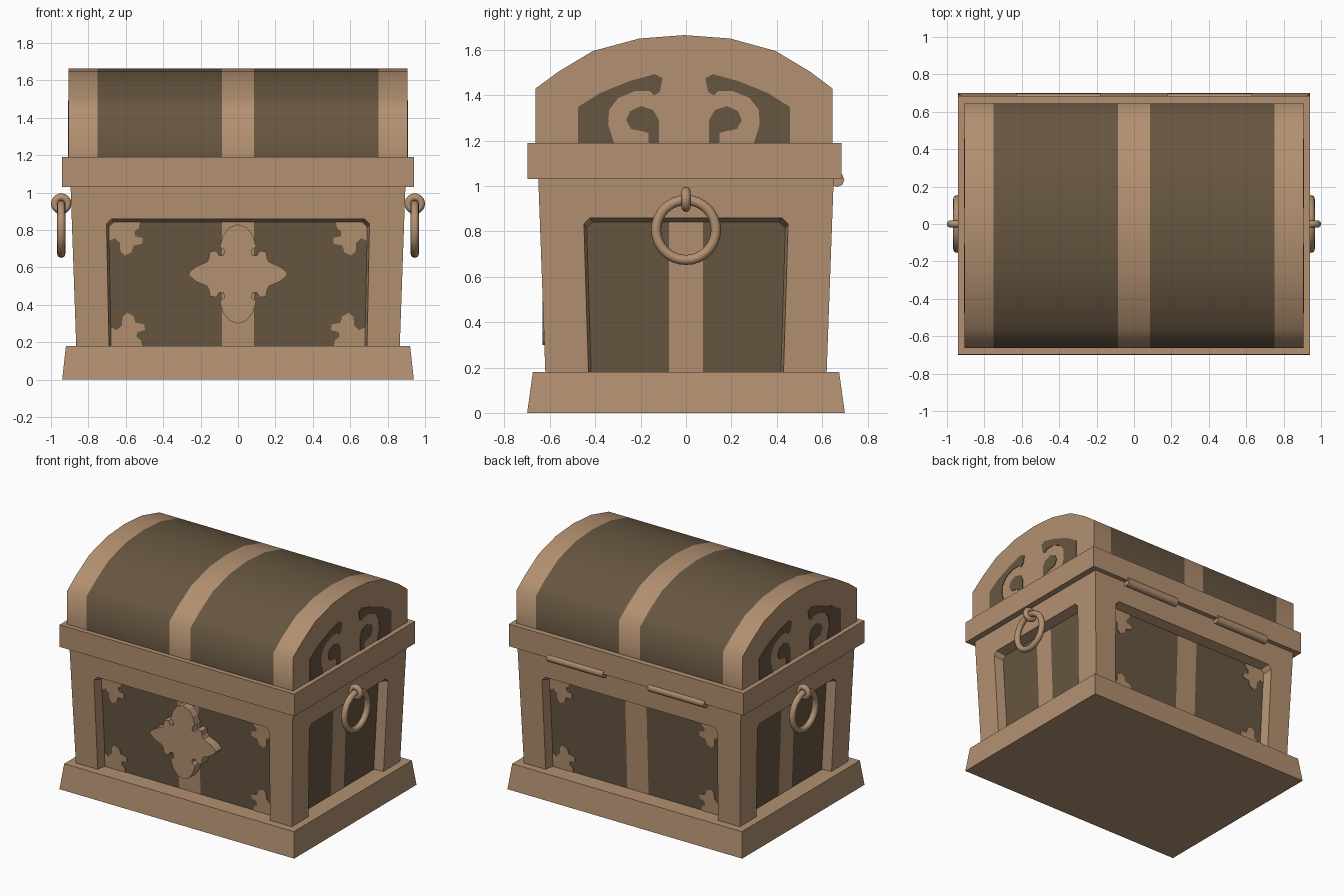
import bpy, bmesh, math
from mathutils import Vector, Matrix

if "Cube" in bpy.data.objects:
    bpy.data.objects.remove(bpy.data.objects["Cube"])


def material(name, rgb):
    m = bpy.data.materials.new(name)
    m.diffuse_color = (*rgb, 1)
    m.use_nodes = True
    m.node_tree.nodes["Principled BSDF"].inputs["Base Color"].default_value = m.diffuse_color
    return m


TAN = material("tan_trim", (0.45, 0.28, 0.165))
DARK = material("dark_wood", (0.135, 0.094, 0.052))


def finish(name, bm, mats, smooth=None, recalc=True):
    if recalc:
        bmesh.ops.recalc_face_normals(bm, faces=bm.faces)
    me = bpy.data.meshes.new(name)
    bm.to_mesh(me)
    bm.free()
    for m in mats:
        me.materials.append(m)
    ob = bpy.data.objects.new(name, me)
    bpy.context.collection.objects.link(ob)
    if smooth:
        bpy.ops.object.select_all(action='DESELECT')
        ob.select_set(True)
        bpy.context.view_layer.objects.active = ob
        bpy.ops.object.shade_smooth_by_angle(angle=math.radians(smooth))
    return ob


def prism(bm, front, back):
    a = [bm.verts.new(p) for p in front]
    b = [bm.verts.new(p) for p in back]
    bm.faces.new(a)
    bm.faces.new(b[::-1])
    for i in range(len(a)):
        j = (i + 1) % len(a)
        bm.faces.new((a[i], b[i], b[j], a[j]))


def tapered_box(name, z0, x0, ya0, yb0, z1, x1, ya1, yb1):
    bm = bmesh.new()
    ring = lambda x, a, b, z: [(-x, a, z), (x, a, z), (x, b, z), (-x, b, z)]
    prism(bm, ring(x0, ya0, yb0, z0), ring(x1, ya1, yb1, z1))
    return finish(name, bm, [TAN])


# Plinth and the rim under the lid
tapered_box("base_plinth", 0, 0.94, -0.70, 0.70, 0.18, 0.92, -0.675, 0.675)
tapered_box("lid_rim", 1.03, 0.94, -0.698, 0.685, 1.19, 0.94, -0.698, 0.685)

# Body: four leaning walls, each with a recessed panel
Z0, Z1, DEPTH = 0.18, 1.03, 0.07


def half_x(z):
    return 0.865 + (z - Z0) * 0.030 / 0.85


def half_y(z):
    return 0.620 + (z - Z0) * 0.031 / 0.85


def wall_point(n, u, z, d=0.0):
    n = Vector(n)
    t = Vector((-n.y, n.x, 0))
    dist = half_x(z) if n.x else half_y(z)
    return n * (dist - d) + t * u + Vector((0, 0, z))


WALLS = [("front", (0, -1, 0), 0.69, 0.703, 0.085), ("back", (0, 1, 0), 0.69, 0.703, 0.085),
         ("right", (1, 0, 0), 0.43, 0.45, 0.075), ("left", (-1, 0, 0), 0.43, 0.45, 0.075)]
body = bmesh.new()


def face(points, toward, mat=0):
    f = body.faces.new([body.verts.new(p) for p in points])
    f.normal_update()
    if f.normal.dot(Vector(toward)) < 0:
        f.normal_flip()
    f.material_index = mat


for name, n, w0, w1, band in WALLS:
    other = half_y if n[0] else half_x
    P = lambda u, z, d=0.0: wall_point(n, u, z, d)

    def opening(s, top):
        a, b, c = w0 - s, w1 - s, 0.027
        return [(-a, Z0), (-b, top - c), (-b + c, top), (b - c, top), (b, top - c), (a, Z0)]

    outer, inner = opening(0, 0.86), opening(0.012, 0.842)
    # frame around the opening
    face([P(-other(Z0), Z0), P(-other(Z1), Z1), P(other(Z1), Z1), P(other(Z0), Z0)]
         + [P(*q) for q in outer[::-1]], n)
    # reveal of the opening
    for i in range(5):
        quad = [P(*outer[i]), P(*outer[i + 1]), P(*inner[i + 1], DEPTH), P(*inner[i], DEPTH)]
        mid = sum(quad, Vector()) / 4
        face(quad, P(0, 0.5, DEPTH / 2) - mid)
    # recessed panel: dark boards with a tan centre strap
    top = inner[2][1]
    for s in (-1, 1):
        pts = inner[:3] if s < 0 else inner[:2:-1]
        face([P(*q, DEPTH) for q in pts] + [P(s * band, top, DEPTH), P(s * band, Z0, DEPTH)], n, 1)
    face([P(-band, Z0, DEPTH), P(-band, top, DEPTH), P(band, top, DEPTH), P(band, Z0, DEPTH)], n)
bmesh.ops.remove_doubles(body, verts=body.verts, dist=1e-5)
finish("chest_body", body, [TAN, DARK], recalc=False)

# Leaf-shaped corner fittings on the front and back panels
LEAF = [(0, 0), (0.165, 0), (0.16, 0.03), (0.135, 0.05), (0.14, 0.075), (0.18, 0.085),
        (0.178, 0.115), (0.13, 0.125), (0.12, 0.16), (0.085, 0.178), (0.06, 0.155),
        (0.058, 0.11), (0.03, 0.085), (0, 0.10)]
for name, n, w0, w1, band in WALLS[:2]:
    bm = bmesh.new()
    for s in (-1, 1):
        for u0, z0, k in ((w1 - 0.014, 0.842, -1), (w0 - 0.012, Z0, 1)):
            pts = [(s * (u0 - a), z0 + k * b) for a, b in LEAF]
            prism(bm, [wall_point(n, u, z, DEPTH - 0.005) for u, z in pts],
                  [wall_point(n, u, z, DEPTH + 0.002) for u, z in pts])
    finish(name + "_corner_fittings", bm, [TAN])

# Cross-shaped lock plate, one quarter mirrored four ways
Q = [(0, .265), (.045, .25), (.08, .205), (.098, .145), (.073, .128), (.078, .10), (.10, .098),
     (.115, .125), (.15, .12), (.155, .085), (.165, .065), (.22, .042), (.25, .02)]
E = [(.266, 0)]
right = Q + E + [(x, -z) for x, z in Q[::-1]]
outline = right + [(-x, z) for x, z in right[-2:0:-1]]
bm = bmesh.new()
prism(bm, [(x, -0.632, 0.565 + z) for x, z in outline], [(x, -0.55, 0.565 + z) for x, z in outline])
finish("lock_plate", bm, [TAN])

# Domed lid with straps
PROFILE = [(-.663, 1.19), (-.663, 1.43), (-.56, 1.505), (-.41, 1.595), (-.205, 1.65), (-.008, 1.665),
           (.195, 1.65), (.395, 1.595), (.545, 1.505), (.645, 1.43), (.645, 1.19)]
STATIONS = [-.905, -.75, -.085, .085, .75, .905]
bm = bmesh.new()
rows = [[bm.verts.new((x, y, z)) for y, z in PROFILE] for x in STATIONS]
for i in range(5):
    for j in range(len(PROFILE)):
        k = (j + 1) % len(PROFILE)
        f = bm.faces.new((rows[i][j], rows[i][k], rows[i + 1][k], rows[i + 1][j]))
        f.material_index = i % 2
bm.faces.new(rows[0])
bm.faces.new(rows[-1])
finish("domed_lid", bm, [TAN, DARK], smooth=60)

# Dark scrollwork on the lid ends
HOOK = [(.467, 1.19), (.467, 1.348), (.37, 1.41), (.238, 1.463), (.128, 1.493), (.094, 1.476),
        (.106, 1.414), (.132, 1.40), (.15, 1.418), (.216, 1.418), (.29, 1.388), (.33, 1.335),
        (.334, 1.27), (.308, 1.19)]
CURL = [(.11, 1.19), (.11, 1.29), (.136, 1.335), (.189, 1.352), (.238, 1.33), (.255, 1.29),
        (.233, 1.251), (.185, 1.242), (.156, 1.233), (.156, 1.19)]
for side, sx in (("left", -1), ("right", 1)):
    bm = bmesh.new()
    for shape in (HOOK, CURL):
        for s in (-1, 1):
            prism(bm, [(sx * 0.909, s * y - 0.009, z) for y, z in shape],
                  [(sx * 0.903, s * y - 0.009, z) for y, z in shape])
    finish(side + "_lid_scrolls", bm, [DARK])


def torus(name, centre, axis, major, minor, nu, nv):
    bm = bmesh.new()
    rot = Vector((0, 0, 1)).rotation_difference(Vector(axis)).to_matrix()
    vs = []
    for i in range(nu):
        a = 2 * math.pi * i / nu
        for j in range(nv):
            b = 2 * math.pi * j / nv
            r = major + minor * math.cos(b)
            p = Vector((r * math.cos(a), r * math.sin(a), minor * math.sin(b)))
            vs.append(bm.verts.new(rot @ p + Vector(centre)))
    for i in range(nu):
        for j in range(nv):
            i2, j2 = (i + 1) % nu, (j + 1) % nv
            bm.faces.new((vs[i * nv + j], vs[i2 * nv + j], vs[i2 * nv + j2], vs[i * nv + j2]))
    finish(name, bm, [TAN], smooth=60)


# Ring handles hanging from eyelets, and the back hinges
for side, s in (("left", -1), ("right", 1)):
    torus(side + "_handle_ring", (s * 0.945, 0, 0.806), (1, 0, 0), 0.132, 0.022, 32, 12)
    torus(side + "_handle_eyelet", (s * 0.945, 0, 0.941), (0, 1, 0), 0.035, 0.02, 20, 10)
    bm = bmesh.new()
    bmesh.ops.create_cone(bm, cap_ends=True, segments=8, radius1=0.032, radius2=0.032, depth=0.45,
                          matrix=Matrix.Translation((s * 0.405, 0.666, 1.027))
                          @ Matrix.Rotation(math.pi / 2, 4, 'Y'))
    finish(side + "_hinge", bm, [TAN], smooth=50)
